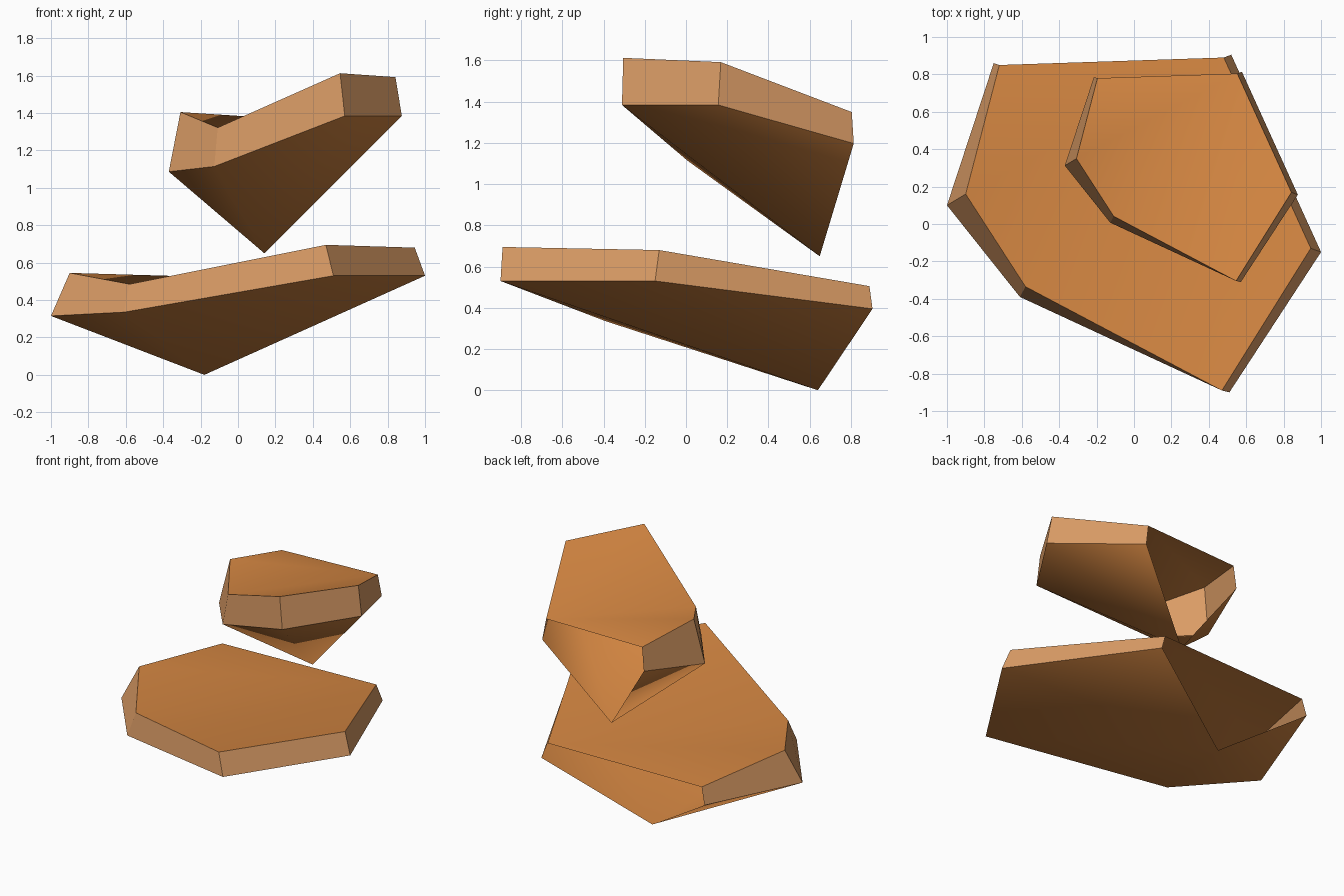
import bpy, bmesh

if "Cube" in bpy.data.objects:
    bpy.data.objects.remove(bpy.data.objects["Cube"])


def material(name, rgb):
    m = bpy.data.materials.new(name)
    m.diffuse_color = (*rgb, 1)
    m.use_nodes = True
    m.node_tree.nodes["Principled BSDF"].inputs["Base Color"].default_value = m.diffuse_color
    return m


EARTH = material("orange earth", (0.66, 0.24, 0.054))
EDGE = material("tan edge", (0.72, 0.34, 0.135))

# Open ring of six corners, starting at the back right and going clockwise
LOWER = [(0.52, 0.905, 0.395), (1.0, -0.15, 0.53), (0.51, -0.90, 0.53),
         (-0.61, -0.39, 0.335), (-1.0, 0.10, 0.315), (-0.75, 0.86, 0.375)]
UPPER = [(0.48, 0.89, 0.505), (0.945, -0.13, 0.68), (0.47, -0.89, 0.695),
         (-0.58, -0.335, 0.485), (-0.90, 0.16, 0.545), (-0.72, 0.85, 0.495)]
TIP = (-0.18, 0.64, 0.0)


def rock(name, offset, scale):
    """Slab with a pointed underside; the back segment is left open."""
    bm = bmesh.new()

    def vert(p):
        return bm.verts.new([o + s * c for o, s, c in zip(offset, scale, p)])

    low = [vert(p) for p in LOWER]
    top = [vert(p) for p in UPPER]
    tip = vert(TIP)

    def face(verts, mat, smooth):
        f = bm.faces.new(verts)
        f.material_index = mat
        f.smooth = smooth

    for i in range(5):
        # rim wall and underside
        face((low[i + 1], low[i], top[i], top[i + 1]), 1, False)
        face((low[i], low[i + 1], tip), 0, True)
    for i in range(1, 5):
        # top surface
        face((top[0], top[i + 1], top[i]), 0, True)
    # keep the rim crisp, top and underside smooth
    for e in bm.edges:
        e.smooth = not any(f.material_index == 1 for f in e.link_faces)
    bm.normal_update()
    # the ring runs clockwise, so make sure the top points up
    for f in bm.faces:
        if f.material_index == 0:
            up = tip not in f.verts
            if (f.normal.z > 0) != up:
                f.normal_flip()
        else:
            mid = f.calc_center_median()
            out = (mid.x - offset[0]) * f.normal.x + (mid.y - offset[1]) * f.normal.y
            if out < 0:
                f.normal_flip()
    me = bpy.data.meshes.new(name)
    bm.to_mesh(me)
    bm.free()
    me.materials.append(EARTH)
    me.materials.append(EDGE)
    ob = bpy.data.objects.new(name, me)
    bpy.context.collection.objects.link(ob)
    return ob


rock("lower_rock", (0, 0, 0), (1, 1, 1))
rock("upper_rock", (0.253, 0.25, 0.65), (0.623, 0.623, 1.385))
